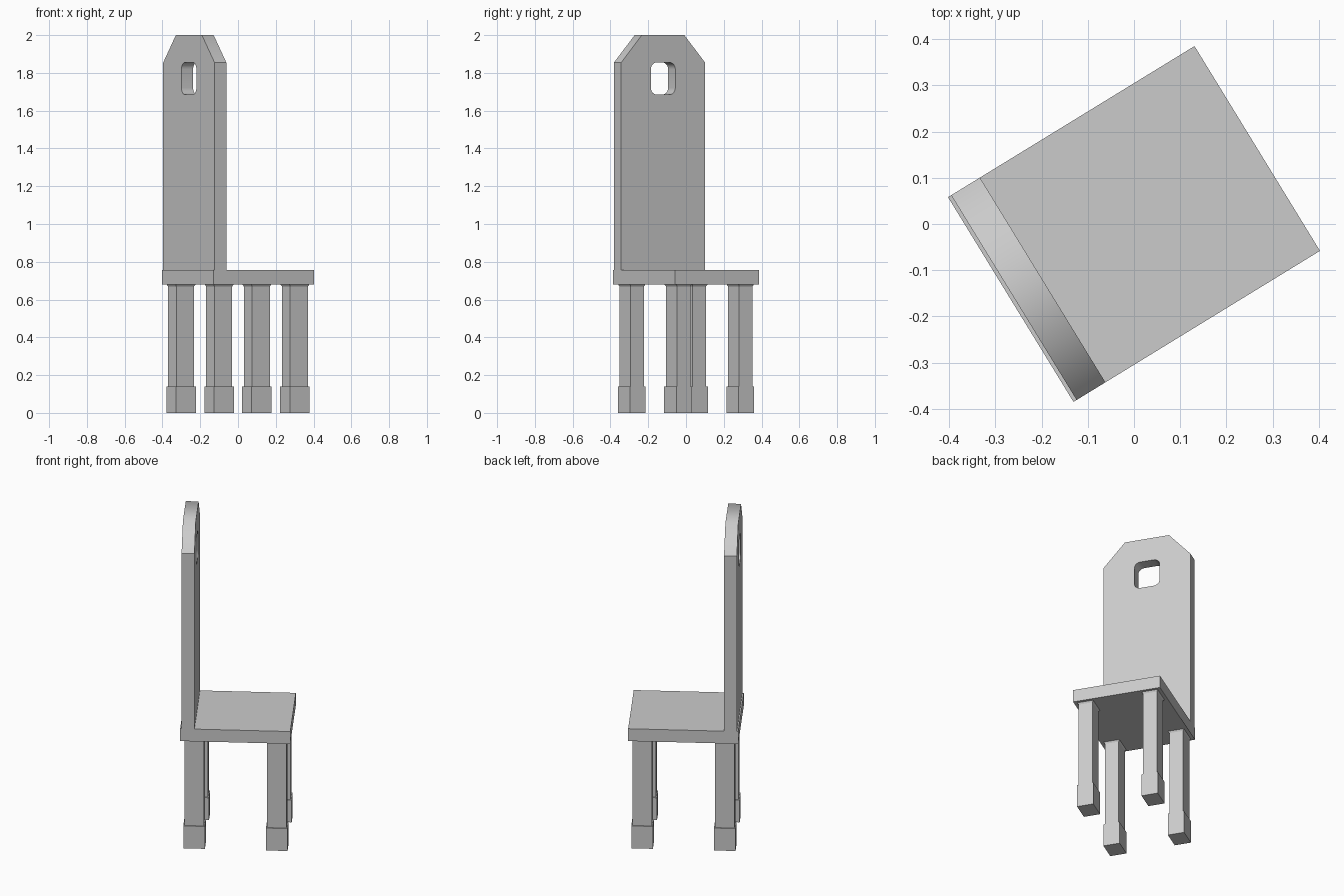
import bpy, bmesh
from math import radians, cos, sin, pi
from mathutils import Matrix, Vector

cube = bpy.data.objects.get("Cube")
if cube:
    bpy.data.objects.remove(cube, do_unlink=True)

grey = bpy.data.materials.new("plain grey")
grey.use_nodes = True
colour = (0.6, 0.6, 0.6, 1)
grey.diffuse_color = colour
grey.node_tree.nodes["Principled BSDF"].inputs["Base Color"].default_value = colour

# The chair is turned on the floor; parts are built square, then turned
TURN = Matrix.Rotation(radians(31.5), 4, "Z")
HALF_DEPTH, HALF_WIDTH = 0.313, 0.26
SEAT_BOTTOM, SEAT_TOP = 0.68, 0.757


def finish(bm, name):
    bmesh.ops.recalc_face_normals(bm, faces=bm.faces[:])
    bm.transform(TURN)
    mesh = bpy.data.meshes.new(name)
    bm.to_mesh(mesh)
    bm.free()
    mesh.materials.append(grey)
    obj = bpy.data.objects.new(name, mesh)
    bpy.context.collection.objects.link(obj)
    return obj


def add_block(bm, x, y, z0, z1, bottom, top=None):
    """Block between two heights, with an optional different top size."""
    top = top or bottom
    verts = bmesh.ops.create_cube(bm, size=1)["verts"]
    for v in verts:
        sx, sy = top if v.co.z > 0 else bottom
        v.co = (x + v.co.x * sx, y + v.co.y * sy, z1 if v.co.z > 0 else z0)


# Seat
bm = bmesh.new()
add_block(bm, 0, 0, SEAT_BOTTOM, SEAT_TOP, (2 * HALF_DEPTH, 2 * HALF_WIDTH))
finish(bm, "seat")

# Legs, each with a thicker foot and a small flare under the seat
LEG, FOOT, FLARE = (0.111, 0.083), (0.123, 0.097), (0.123, 0.095)
for end, sx in (("front", 1), ("back", -1)):
    for side, sy in (("left", 1), ("right", -1)):
        bm = bmesh.new()
        x, y = sx * 0.235, sy * 0.193
        add_block(bm, x, y, 0, 0.14, FOOT)
        add_block(bm, x, y, 0.14, 0.67, LEG)
        add_block(bm, x, y, 0.67, SEAT_BOTTOM, LEG, FLARE)
        finish(bm, f"{end}_{side}_leg")

# Backrest outline with cut corners, and a rounded handle hole
BACK, FRONT = -0.305, -0.232
half = [(HALF_WIDTH, SEAT_TOP), (HALF_WIDTH, 1.855), (0.132, 2.0)]
outline = half + [(-y, z) for y, z in reversed(half)]
radius, steps = 0.036, 6
hole = []
for quarter, (sy, sz) in enumerate(((1, 1), (-1, 1), (-1, -1), (1, -1))):
    for i in range(steps + 1):
        a = (quarter + i / steps) * pi / 2
        hole.append((sy * (0.076 - radius) + radius * cos(a),
                     1.77 + sz * (0.085 - radius) + radius * sin(a)))

bm = bmesh.new()
rim = []
for loop in (outline, hole):
    verts = [bm.verts.new((BACK, y, z)) for y, z in loop]
    rim += [bm.edges.new((v, verts[i - 1])) for i, v in enumerate(verts)]
bmesh.ops.triangle_fill(bm, use_beauty=True, edges=rim, normal=Vector((-1, 0, 0)))
grown = bmesh.ops.extrude_face_region(bm, geom=bm.faces[:])["geom"]
bmesh.ops.translate(bm, vec=(FRONT - BACK, 0, 0),
                    verts=[g for g in grown if isinstance(g, bmesh.types.BMVert)])
bmesh.ops.recalc_face_normals(bm, faces=bm.faces[:])
# Shade softly over the top and round the hole, sharp elsewhere
for f in bm.faces:
    f.smooth = True
for e in bm.edges:
    over_top = (all(f.normal.z > 0.5 for f in e.link_faces)
                and max(v.co.z for v in e.verts) > 1.99)
    e.smooth = over_top or e.calc_face_angle(0) < radians(30)
finish(bm, "backrest")
